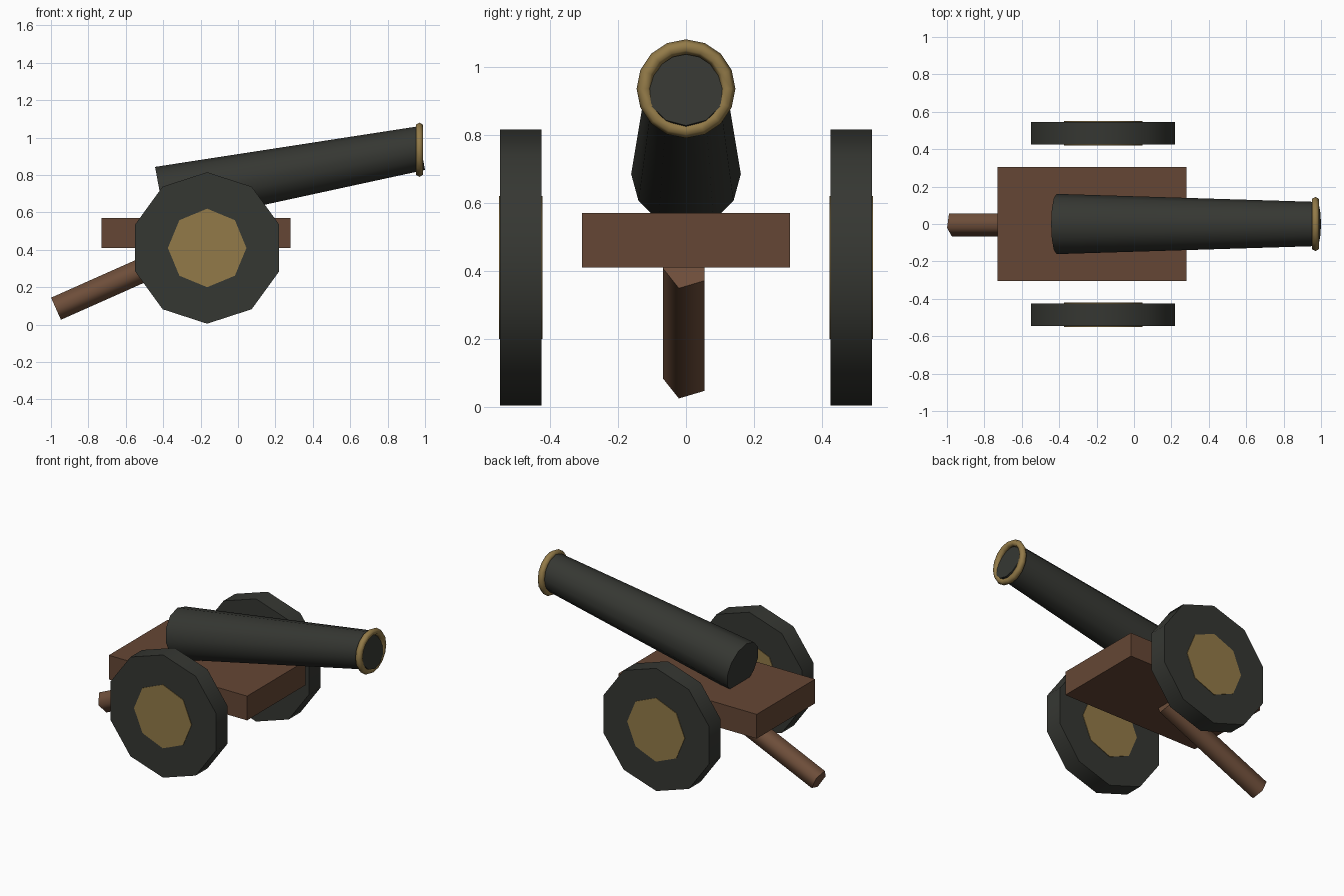
import bpy
from math import radians, pi, cos, sin

if "Cube" in bpy.data.objects:
    bpy.data.objects.remove(bpy.data.objects["Cube"])


def material(name, color):
    m = bpy.data.materials.new(name)
    m.diffuse_color = (*color, 1)
    m.use_nodes = True
    m.node_tree.nodes["Principled BSDF"].inputs["Base Color"].default_value = m.diffuse_color
    return m


IRON = material("dark_iron", (0.036, 0.038, 0.032))
BRASS = material("brass", (0.29, 0.195, 0.065))
WOOD = material("wood", (0.13, 0.062, 0.035))
POLE = material("pole_wood", (0.155, 0.076, 0.042))


def finish(name, mat, smooth=True):
    ob = bpy.context.object
    ob.name = name
    ob.data.materials.append(mat)
    if smooth:
        bpy.ops.object.shade_smooth_by_angle(angle=radians(80))
    return ob


def cylinder(name, mat, sides, r1, r2, length, loc, rot):
    bpy.ops.mesh.primitive_cone_add(vertices=sides, radius1=r1, radius2=r2,
                                    depth=length, location=loc, rotation=rot)
    return finish(name, mat)


def between(name, mat, sides, r1, r2, start, length, tilt, flip=0):
    # Cylinder in the xz plane from a start point, rising by tilt
    loc = (start[0] + cos(tilt) * length / 2, 0, start[1] + sin(tilt) * length / 2)
    return cylinder(name, mat, sides, r1, r2, length, loc, (flip, pi / 2 - tilt, 0))


# Carriage bed
bpy.ops.mesh.primitive_cube_add(size=1, location=(-0.225, 0, 0.49))
bpy.context.object.scale = (1.01, 0.61, 0.16)
bpy.ops.object.transform_apply(location=False, rotation=False, scale=True)
finish("carriage_bed", WOOD, smooth=False)

# Wheels with hubs showing on both faces
for side, y in (("front", -0.485), ("back", 0.485)):
    cylinder(side + "_wheel", IRON, 10, 0.405, 0.405, 0.122, (-0.165, y, 0.41), (pi / 2, 0, 0))
    cylinder(side + "_wheel_hub", BRASS, 8, 0.21, 0.21, 0.129, (-0.165, y, 0.41), (pi / 2, 0, 0))

# Trail pole
between("trail_pole", POLE, 5, 0.068, 0.068, (-0.973, 0.085), 0.795, radians(24), flip=pi)

# Tapered barrel
between("barrel", IRON, 12, 0.161, 0.118, (-0.414, 0.685), 1.416, radians(10.5))

# Muzzle ring
bpy.ops.mesh.primitive_torus_add(major_segments=16, minor_segments=6, major_radius=0.123,
                                 minor_radius=0.022, location=(0.97, 0, 0.935),
                                 rotation=(0, pi / 2, 0))
finish("muzzle_ring", BRASS)
